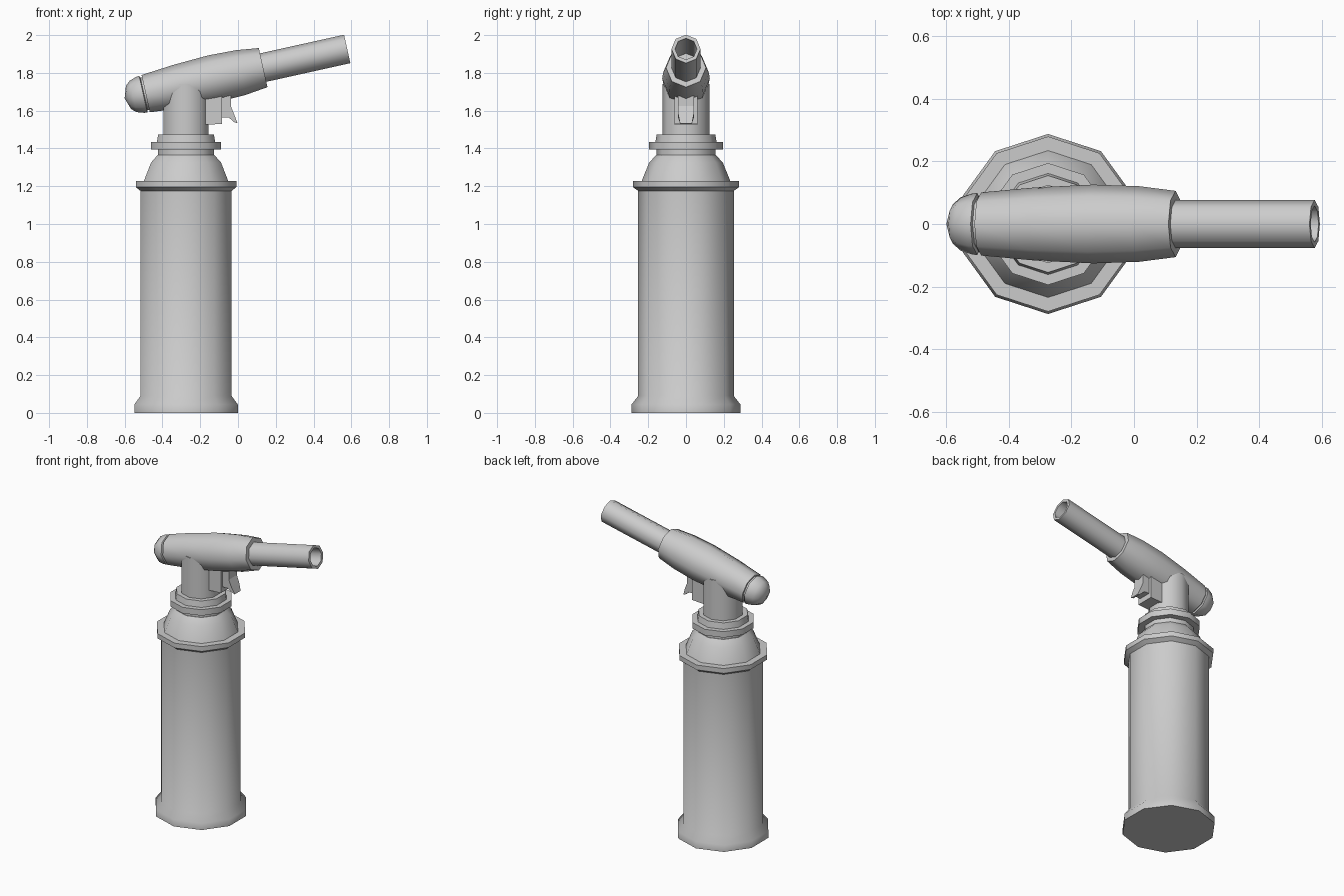
import bpy, bmesh
from math import pi, cos, sin, radians
from mathutils import Matrix, Vector

if "Cube" in bpy.data.objects:
    bpy.data.objects.remove(bpy.data.objects["Cube"])


def finish(name, bm, smooth=True):
    bmesh.ops.remove_doubles(bm, verts=bm.verts, dist=1e-5)
    bmesh.ops.recalc_face_normals(bm, faces=bm.faces)
    mesh = bpy.data.meshes.new(name)
    bm.to_mesh(mesh)
    bm.free()
    obj = bpy.data.objects.new(name, mesh)
    bpy.context.collection.objects.link(obj)
    if smooth:
        bpy.ops.object.select_all(action='DESELECT')
        obj.select_set(True)
        bpy.context.view_layer.objects.active = obj
        bpy.ops.object.shade_smooth_by_angle(angle=radians(47))
    return obj


def lathe(name, profile, sides, matrix):
    """Revolve (radius, height) points about local z, capping open ends."""
    bm = bmesh.new()
    rings = []
    for r, z in profile:
        angles = [pi / 2 + 2 * pi * i / sides for i in range(sides)]
        rings.append([bm.verts.new((r * cos(a), r * sin(a), z)) for a in angles])
    for lo, hi in zip(rings, rings[1:]):
        for i in range(sides):
            j = (i + 1) % sides
            bm.faces.new((lo[i], lo[j], hi[j], hi[i]))
    for (r, _), ring in ((profile[0], rings[0]), (profile[-1], rings[-1])):
        if r > 0:
            bm.faces.new(ring)
    bm.transform(matrix)
    return finish(name, bm)


def slab(name, outline, half_width):
    """Extrude an (x, z) outline across y."""
    bm = bmesh.new()
    face = bm.faces.new([bm.verts.new((x, -half_width, z)) for x, z in outline])
    out = bmesh.ops.extrude_face_region(bm, geom=[face])["geom"]
    bmesh.ops.translate(bm, vec=(0, 2 * half_width, 0),
                        verts=[v for v in out if isinstance(v, bmesh.types.BMVert)])
    return finish(name, bm, smooth=False)


# Upright parts: ten-sided gas bottle, collar and neck
upright = Matrix.Translation((-0.275, 0, 0))
lathe("gas_bottle", [(0.288, 0), (0.288, 0.045), (0.253, 0.09), (0.253, 1.175),
                     (0.28, 1.195), (0.28, 1.227), (0.235, 1.227), (0.195, 1.325),
                     (0.158, 1.365)], 10, upright)
lathe("collar", [(0.155, 1.35), (0.155, 1.395), (0.195, 1.395), (0.195, 1.435),
                 (0.162, 1.435), (0.155, 1.475)], 10, upright)
lathe("neck", [(0.125, 1.46), (0.125, 1.74)], 10, upright)

# Tilted parts: eight-sided head, end cap and hollow nozzle
tilt = Matrix.Translation((0.133, 0, 1.828)) @ Matrix.Rotation(radians(90 - 12.5), 4, 'Y')
lathe("torch_head", [(0.101, -0.637), (0.117, -0.46), (0.126, -0.27),
                     (0.121, -0.12), (0.106, 0)], 8, tilt)
lathe("end_cap", [(0.088, -0.62), (0.088, -0.646), (0.099, -0.65), (0.098, -0.665),
                  (0.085, -0.705), (0.063, -0.73), (0, -0.751)], 8, tilt)
lathe("nozzle", [(0.077, -0.03), (0.077, 0.456), (0.058, 0.456), (0.055, 0.1)], 8, tilt)

# Trigger housing and curved trigger
slab("trigger_housing", [(-0.18, 1.525), (-0.085, 1.53), (-0.085, 1.71), (-0.18, 1.71)], 0.06)
trigger = slab("trigger", [(-0.095, 1.565), (-0.05, 1.565), (-0.022, 1.54), (-0.002, 1.533),
                           (-0.022, 1.585), (-0.038, 1.625), (-0.038, 1.71), (-0.095, 1.71)], 0.042)
for v in trigger.data.vertices:
    if v.co.z < 1.56:
        v.co.y *= 0.75
